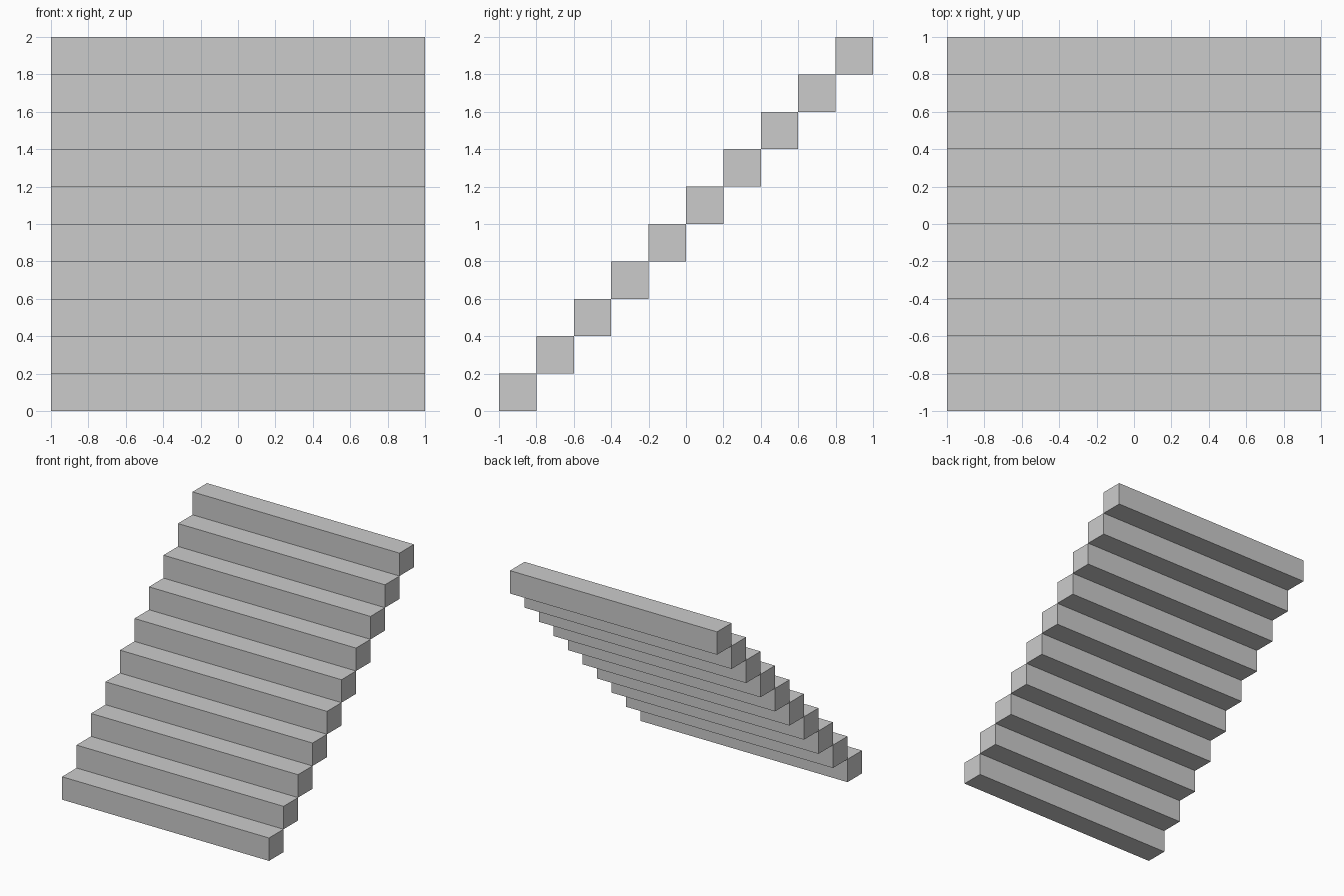
import bpy

if "Cube" in bpy.data.objects:
    bpy.data.objects.remove(bpy.data.objects["Cube"])

STEPS = 10
WIDTH = 2.0
SIZE = 0.2  # tread depth and riser height


def add_step(index):
    """One solid block, each a full tread back and a full riser up."""
    y = -1 + SIZE * (index + 0.5)
    z = SIZE * (index + 0.5)
    bpy.ops.mesh.primitive_cube_add(size=1, location=(0, y, z))
    step = bpy.context.object
    step.name = f"stair_step_{index + 1:02d}"
    step.scale = (WIDTH, SIZE, SIZE)
    bpy.ops.object.transform_apply(location=False, rotation=False, scale=True)


# Straight flight of steps rising toward the back
for i in range(STEPS):
    add_step(i)
